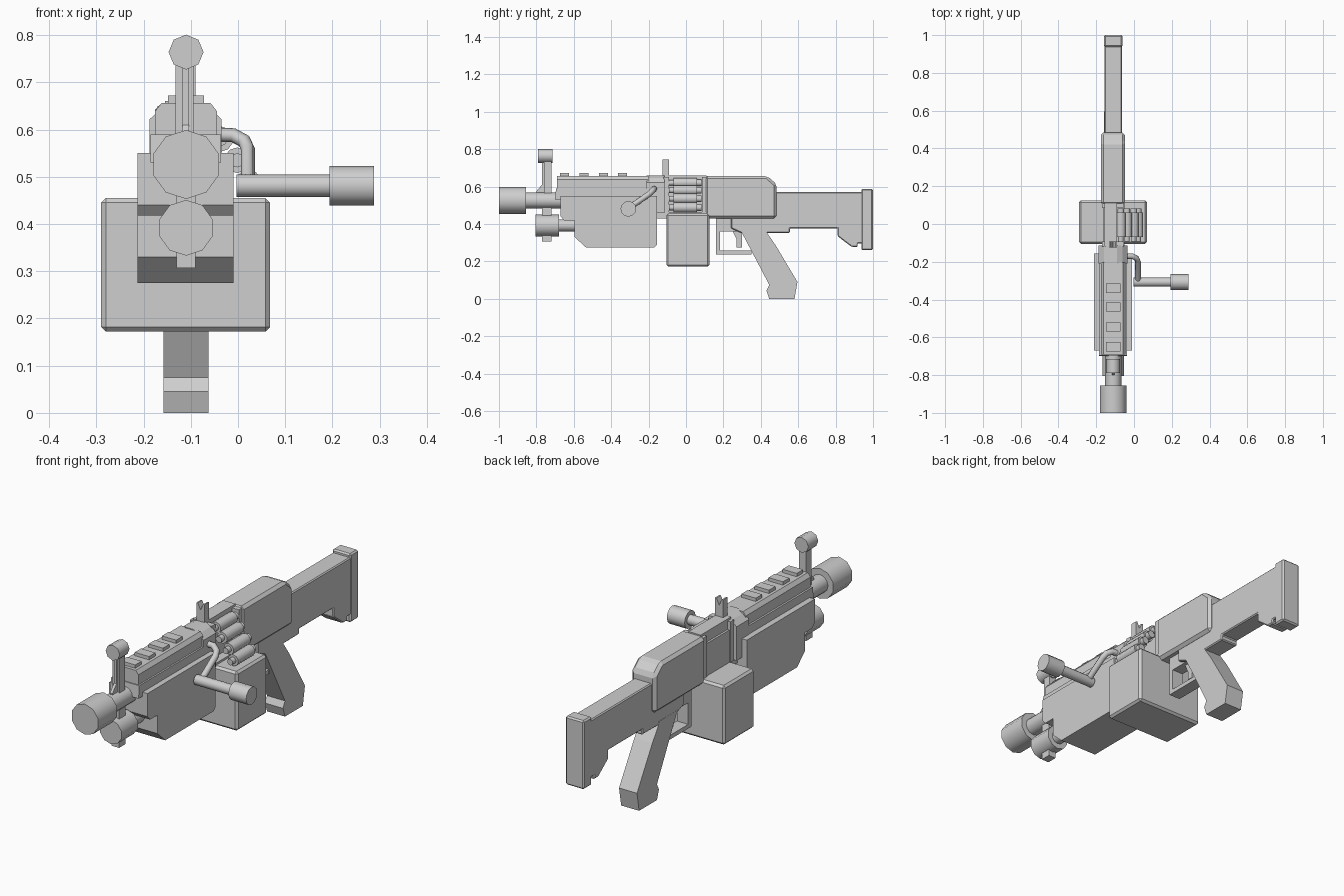
import bpy, bmesh, math
from mathutils import Vector

CX = -0.11  # centre line of the body
grey = bpy.data.materials.new("plain grey")
grey.diffuse_color = (0.62, 0.62, 0.62, 1)


def prism(name, pts, a, b, axis='x', bevel=0):
    """Extrude a profile: (y, z) points along x, or (x, z) points along y."""
    bm = bmesh.new()
    place = (lambda p, t: (t, p[0], p[1])) if axis == 'x' else (lambda p, t: (p[0], t, p[1]))
    v0 = [bm.verts.new(place(p, a)) for p in pts]
    v1 = [bm.verts.new(place(p, b)) for p in pts]
    bm.faces.new(v0)
    bm.faces.new(v1[::-1])
    for i in range(len(pts)):
        j = (i + 1) % len(pts)
        bm.faces.new((v0[j], v0[i], v1[i], v1[j]))
    bmesh.ops.recalc_face_normals(bm, faces=bm.faces)
    me = bpy.data.meshes.new(name)
    bm.to_mesh(me)
    bm.free()
    ob = bpy.data.objects.new(name, me)
    bpy.context.collection.objects.link(ob)
    me.materials.append(grey)
    if bevel:
        m = ob.modifiers.new("bevel", 'BEVEL')
        m.width, m.segments, m.limit_method = bevel, 1, 'ANGLE'
    return ob


def box(name, x0, x1, y0, y1, z0, z1, bevel=0):
    return prism(name, [(y0, z0), (y1, z0), (y1, z1), (y0, z1)], x0, x1, 'x', bevel)


def rod(name, start, end, r, sides=10, r2=None):
    a, b = Vector(start), Vector(end)
    d = b - a
    rot = (math.pi / 2, 0, 0) if abs(d.x) + abs(d.z) < 1e-6 else d.to_track_quat('Z', 'Y').to_euler()
    bpy.ops.mesh.primitive_cone_add(vertices=sides, radius1=r, radius2=r if r2 is None else r2,
                                    depth=d.length, location=(a + b) / 2, rotation=rot)
    ob = bpy.context.object
    ob.name = name
    ob.data.materials.append(grey)
    bpy.ops.object.shade_smooth_by_angle(angle=math.radians(46))
    return ob


# Barrel, muzzle and lower tube
rod("muzzle", (CX, -1, 0.526), (CX, -0.855, 0.526), 0.073, 10)
rod("barrel", (CX, -0.86, 0.526), (CX, -0.6, 0.526), 0.043, 12)
rod("gas_cylinder", (CX, -0.805, 0.392), (CX, -0.68, 0.392), 0.059, 10)
rod("gas_tube", (CX, -0.69, 0.392), (CX, -0.56, 0.392), 0.033, 10)
box("tube_bracket", -0.13, -0.09, -0.77, -0.72, 0.307, 0.5)

# Front sight
prism("front_sight_post", [(-0.76, 0.55), (-0.72, 0.55), (-0.72, 0.745), (-0.76, 0.745)], -0.132, -0.094)
prism("front_sight_rib", [(-0.80, 0.55), (-0.74, 0.55), (-0.74, 0.74), (-0.77, 0.74), (-0.77, 0.61), (-0.80, 0.575)],
      -0.117, -0.104)
rod("front_sight_hood", (CX, -0.79, 0.764), (CX, -0.715, 0.764), 0.037, 8)

# Handguard, with an upper shroud and a rounded collar behind it
prism("handguard", [(-0.67, 0.55), (-0.67, 0.44), (-0.65, 0.418), (-0.595, 0.418), (-0.595, 0.33), (-0.535, 0.275),
                    (-0.17, 0.275), (-0.155, 0.29), (-0.155, 0.55)], -0.213, -0.01)
prism("shroud_base", [(-0.70, 0.53), (-0.15, 0.53), (-0.15, 0.59), (-0.695, 0.59)], -0.185, -0.036)
prism("shroud", [(-0.176, 0.58), (-0.044, 0.58), (-0.044, 0.638), (-0.058, 0.656), (-0.162, 0.656), (-0.176, 0.638)],
      -0.69, -0.2, 'y')
prism("collar", [(-0.187, 0.46), (-0.035, 0.46), (-0.035, 0.622), (-0.06, 0.646), (-0.09, 0.66),
                 (-0.13, 0.66), (-0.16, 0.646), (-0.187, 0.622)], -0.21, -0.115, 'y')
for y in (-0.65, -0.545, -0.44, -0.34):
    box("rail_tooth", -0.148, -0.072, y - 0.024, y + 0.024, 0.645, 0.672)

# Feed section: left wall, top strip and the end frames around the feed opening
box("feed_wall", -0.165, -0.09, -0.12, 0.11, 0.43, 0.61)
box("feed_cover", -0.155, -0.09, -0.12, 0.11, 0.6, 0.66)
box("feed_floor", -0.165, -0.05, -0.16, 0.12, 0.43, 0.465)
for y0, y1 in ((-0.12, -0.092), (0.085, 0.11)):
    box("feed_frame", -0.17, -0.055, y0, y1, 0.455, 0.65)

# Rear sight with a notch
prism("rear_sight", [(-0.132, 0.65), (-0.09, 0.65), (-0.09, 0.745), (-0.097, 0.745), (-0.111, 0.715),
                     (-0.125, 0.745), (-0.132, 0.745)], -0.125, -0.092, 'y')

# Belt of rounds falling outwards to the box
for x, z in ((-0.07, 0.62), (-0.037, 0.58), (-0.002, 0.535), (0.022, 0.488)):
    rod("round_body", (x, -0.068, z), (x, 0.06, z), 0.027, 10)
    rod("round_tip", (x, -0.068, z), (x, -0.092, z), 0.015, 10)
    rod("round_base", (x, 0.06, z), (x, 0.082, z), 0.018, 10)
box("ammo_box", -0.29, 0.068, -0.105, 0.125, 0.172, 0.455, 0.01)

# Side handle: bent arm, bar and knob
path = [(-0.06, -0.17, 0.59), (-0.01, -0.17, 0.588), (0.014, -0.182, 0.575), (0.021, -0.2, 0.558),
        (0.021, -0.31, 0.482)]
cu = bpy.data.curves.new("handle_arm", 'CURVE')
cu.dimensions, cu.bevel_depth, cu.bevel_resolution, cu.use_fill_caps = '3D', 0.015, 2, True
sp = cu.splines.new('POLY')
sp.points.add(len(path) - 1)
for p, co in zip(sp.points, path):
    p.co = (*co, 1)
cu.materials.append(grey)
bpy.context.collection.objects.link(bpy.data.objects.new("handle_arm", cu))
rod("handle_bar", (-0.003, -0.308, 0.481), (0.2, -0.308, 0.481), 0.024, 12)
rod("handle_knob", (0.194, -0.308, 0.481), (0.288, -0.308, 0.481), 0.042, 12)

# Rear receiver and stock
prism("receiver", [(0.1, 0.43), (0.485, 0.43), (0.485, 0.612), (0.435, 0.656), (0.1, 0.656)],
      -0.176, -0.048, 'x', 0.014)
prism("stock", [(0.24, 0.377), (0.3, 0.35), (0.555, 0.352), (0.555, 0.377), (0.81, 0.377), (0.81, 0.335),
                (0.885, 0.278), (0.918, 0.278), (0.918, 0.297), (0.95, 0.297), (0.95, 0.572), (0.47, 0.572),
                (0.47, 0.44), (0.24, 0.44)], -0.157, -0.063, 'x', 0.005)
box("butt_plate", -0.159, -0.061, 0.937, 1.0, 0.26, 0.588, 0.007)

# Grip, trigger and trigger guard
prism("grip", [(0.29, 0.37), (0.445, 0.075), (0.43, 0.045), (0.445, 0.0), (0.58, 0.0), (0.596, 0.09),
               (0.48, 0.285), (0.435, 0.35), (0.43, 0.37)], -0.158, -0.063)
box("guard_front", -0.14, -0.08, 0.16, 0.183, 0.237, 0.44)
box("guard_bottom", -0.14, -0.08, 0.16, 0.35, 0.237, 0.257)
box("guard_top", -0.14, -0.08, 0.16, 0.3, 0.36, 0.44)
prism("trigger", [(0.245, 0.37), (0.3, 0.37), (0.3, 0.275), (0.27, 0.275), (0.27, 0.32)], -0.122, -0.098)
